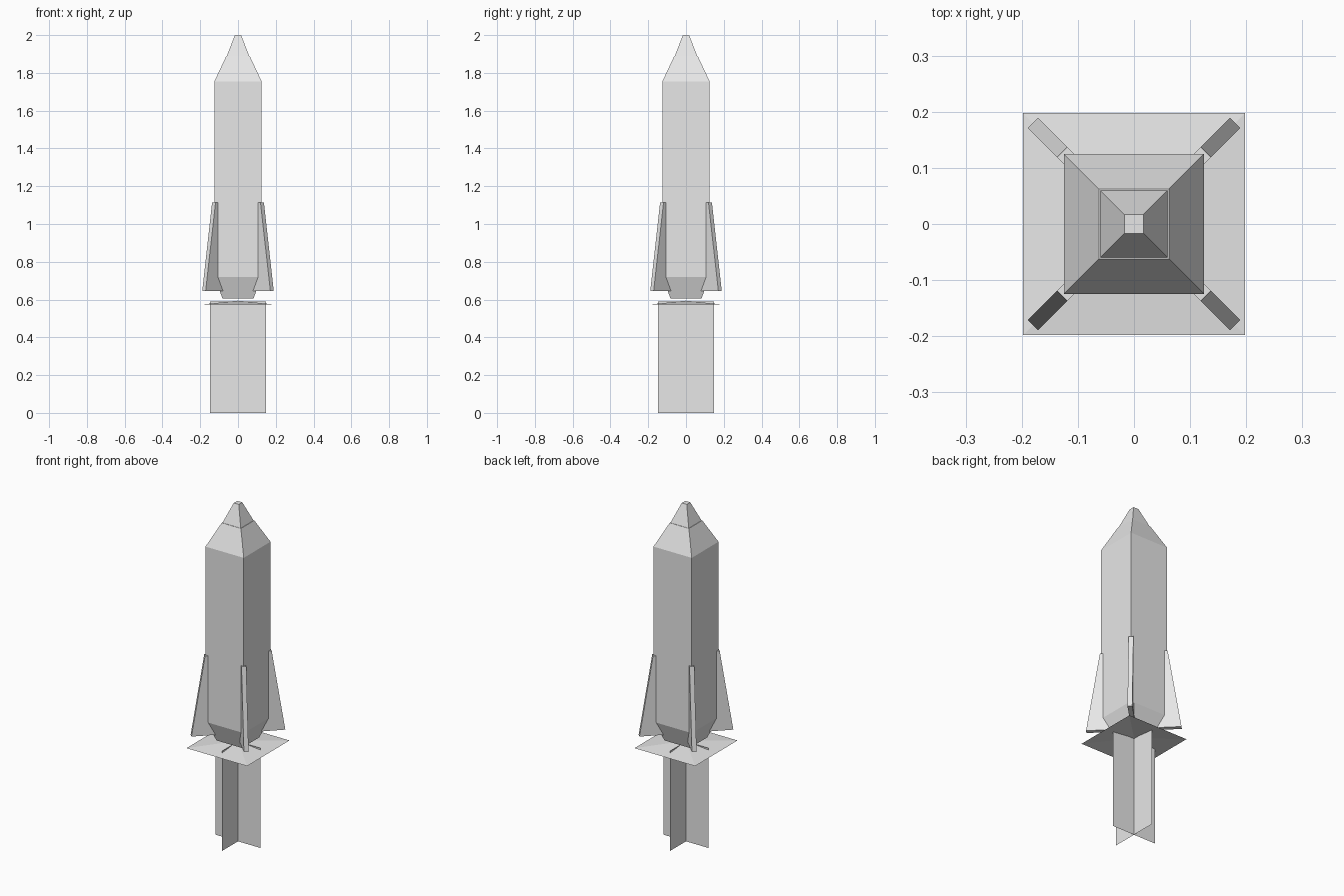
import bpy, bmesh, math
from mathutils import Matrix, Vector

cube = bpy.data.objects.get("Cube")
if cube:
    bpy.data.objects.remove(cube, do_unlink=True)

grey = bpy.data.materials.new("light_grey")
grey.use_nodes = True
grey.diffuse_color = (0.8, 0.8, 0.8, 1)
grey.node_tree.nodes["Principled BSDF"].inputs["Base Color"].default_value = (0.8, 0.8, 0.8, 1)


def add_object(name, bm):
    mesh = bpy.data.meshes.new(name)
    bm.to_mesh(mesh)
    bm.free()
    mesh.materials.append(grey)
    obj = bpy.data.objects.new(name, mesh)
    bpy.context.collection.objects.link(obj)
    return obj


def square_loft(name, profile):
    """Stack square rings given as (half width, height) and cap both ends."""
    bm = bmesh.new()
    corners = [(-1, -1), (1, -1), (1, 1), (-1, 1)]
    rings = [[bm.verts.new((x * r, y * r, z)) for x, y in corners] for r, z in profile]
    for low, high in zip(rings, rings[1:]):
        for i in range(4):
            j = (i + 1) % 4
            bm.faces.new((low[i], low[j], high[j], high[i]))
    bm.faces.new(reversed(rings[0]))
    bm.faces.new(rings[-1])
    return add_object(name, bm)


# Square fuselage with tapered tail, and the nose tip sitting on it
square_loft("fuselage", [(0.082, 0.605), (0.125, 0.72), (0.125, 1.755), (0.0625, 1.888)])
square_loft("nose_tip", [(0.06, 1.888), (0.0165, 2.0)])

# Four diagonal fins: a radial outline extruded to the fin thickness
outline = [(0.11, 0.645), (0.255, 0.645), (0.181, 1.115), (0.15, 1.115)]
half_thickness = 0.0128
for i, name in enumerate(["back_left", "back_right", "front_right", "front_left"]):
    bm = bmesh.new()
    face = bm.faces.new([bm.verts.new((r, -half_thickness, z)) for r, z in outline])
    extruded = bmesh.ops.extrude_face_region(bm, geom=[face])["geom"]
    moved = [v for v in extruded if isinstance(v, bmesh.types.BMVert)]
    bmesh.ops.translate(bm, verts=moved, vec=Vector((0, 2 * half_thickness, 0)))
    bmesh.ops.recalc_face_normals(bm, faces=bm.faces)
    bm.transform(Matrix.Rotation(math.radians(45 + 90 * i), 4, "Z"))
    add_object(name + "_fin", bm)

# Shallow peaked sheet under the tail
bm = bmesh.new()
peak = bm.verts.new((0, 0, 0.594))
rim = [bm.verts.new((x, y, 0.573)) for x, y in
       [(-0.198, -0.198), (0.198, -0.198), (0.198, 0.198), (-0.198, 0.198)]]
for i in range(4):
    bm.faces.new((rim[i], rim[(i + 1) % 4], peak))
add_object("exhaust_sheet", bm)

# Two crossed upright exhaust planes
for name, angle in (("exhaust_plane_across", 0), ("exhaust_plane_along", 90)):
    bm = bmesh.new()
    bm.faces.new([bm.verts.new((x, 0, z)) for x, z in
                  [(-0.147, 0), (0.147, 0), (0.147, 0.59), (-0.147, 0.59)]])
    bm.transform(Matrix.Rotation(math.radians(angle), 4, "Z"))
    add_object(name, bm)
